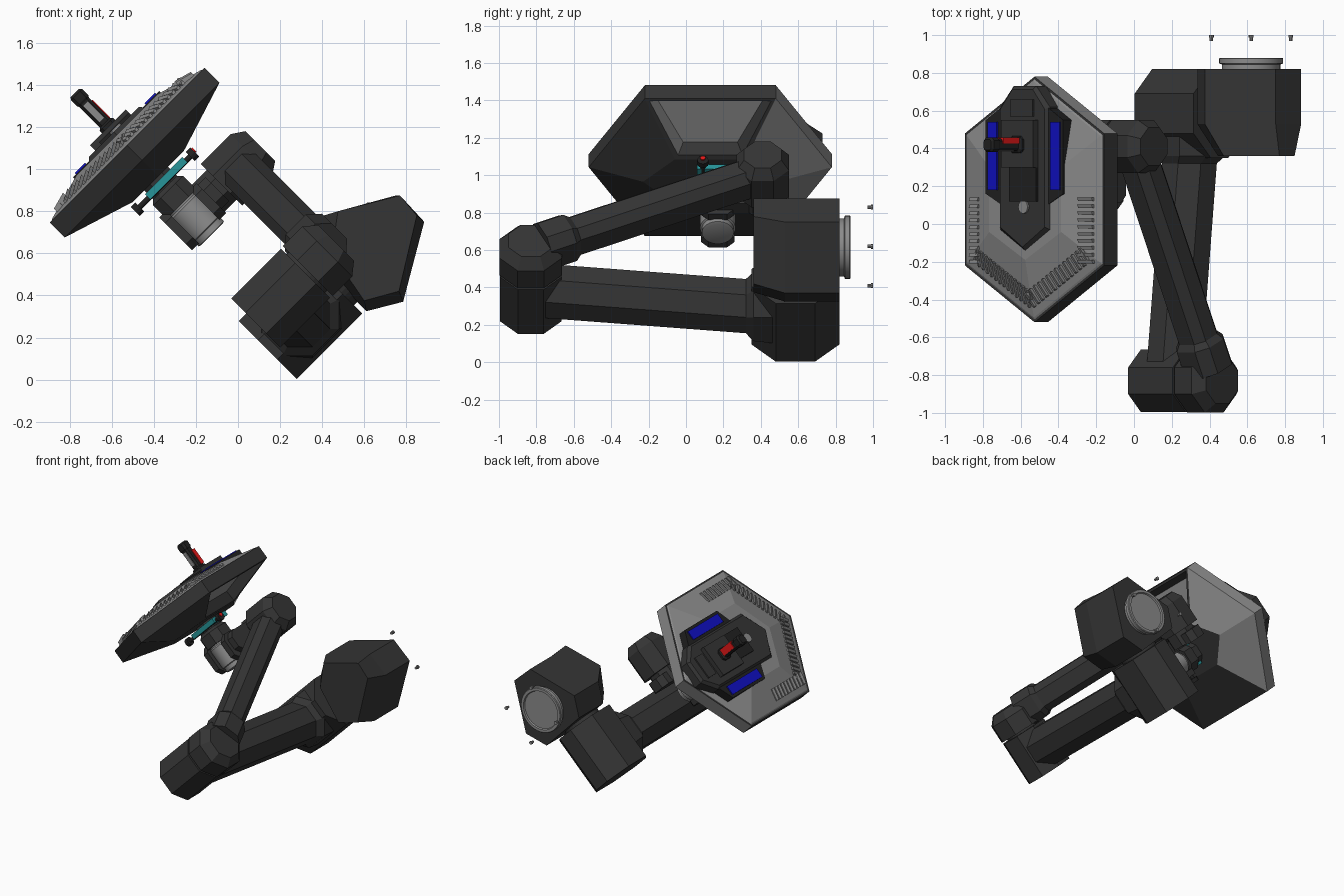
import bpy, bmesh
from math import pi, cos, sin, sqrt
from mathutils import Matrix, Vector

if "Cube" in bpy.data.objects:
    bpy.data.objects.remove(bpy.data.objects["Cube"])

# Tilted frame: local (u, y, v), u = right and up, v = left and up
TILT = Matrix.Rotation(-pi / 4, 4, 'Y')


def material(name, *rgb):
    m = bpy.data.materials.new(name)
    m.diffuse_color = (*rgb, 1)
    m.use_nodes = True
    m.node_tree.nodes["Principled BSDF"].inputs["Base Color"].default_value = m.diffuse_color
    return m


DARK = material("dark_paint", .035, .035, .035)
BLACK = material("black_paint", .015, .015, .015)
GREY = material("grey_paint", .26, .26, .26)
BLUE = material("blue", .005, .005, .55)
RED = material("red", .8, .01, .01)
TEAL = material("teal", .02, .3, .32)


def finish(name, bm, mat, frame):
    bmesh.ops.recalc_face_normals(bm, faces=bm.faces)
    me = bpy.data.meshes.new(name)
    bm.to_mesh(me)
    bm.free()
    me.materials.append(mat)
    ob = bpy.data.objects.new(name, me)
    bpy.context.collection.objects.link(ob)
    ob.matrix_world = frame
    return ob


def loft_bm(rings):
    bm = bmesh.new()
    vs = [[bm.verts.new(p) for p in r] for r in rings]
    n = len(rings[0])
    for a, b in zip(vs, vs[1:]):
        for i in range(n):
            bm.faces.new((a[i], a[(i + 1) % n], b[(i + 1) % n], b[i]))
    bm.faces.new(vs[0])
    bm.faces.new(vs[-1])
    return bm


def loft(name, rings, mat=DARK, frame=TILT):
    return finish(name, loft_bm(rings), mat, frame)


def place(axis, pos, pts):
    if axis == 'u':
        return [(pos, a, b) for a, b in pts]
    if axis == 'y':
        return [(a, pos, b) for a, b in pts]
    return [(a, b, pos) for a, b in pts]


def octo(axis, pos, a, b, ha, hb, c):
    """Rectangle with cut corners, across the given axis."""
    q = [(ha, hb - c), (ha - c, hb), (c - ha, hb), (-ha, hb - c),
         (-ha, c - hb), (c - ha, -hb), (ha - c, -hb), (ha, c - hb)]
    return place(axis, pos, [(a + i, b + j) for i, j in q])


def disc(axis, pos, a, b, r, n=32):
    return place(axis, pos, [(a + r * cos(2 * pi * i / n), b + r * sin(2 * pi * i / n)) for i in range(n)])


def box(name, u, y, v, mat=DARK):
    q = [(u[0], y[0]), (u[1], y[0]), (u[1], y[1]), (u[0], y[1])]
    return loft(name, [place('v', v[0], q), place('v', v[1], q)], mat)


def smooth(ob):
    bpy.ops.object.select_all(action='DESELECT')
    ob.select_set(True)
    bpy.context.view_layer.objects.active = ob
    bpy.ops.object.shade_smooth_by_angle(angle=.6)


WORLD = Matrix()

# Base block, its round mount and four bolts
full = [(.375, .77), (.75, .875), (.885, .75), (.785, .37), (.61, .325), (.335, .61)]
nose = [(.475, .8), (.77, .875), (.85, .78), (.765, .42), (.6, .375), (.445, .6)]
loft("base_block", [place('y', .36, nose), place('y', .53, full), place('y', .82, full)], DARK, WORLD)
smooth(loft("mount_disc", [disc('y', p, .62, .615, r) for p, r in
       ((.81, .155), (.845, .155), (.85, .17), (.875, .17), (.88, .165), (.88, .145), (.87, .14))], GREY, WORLD))
for i in range(4):
    x, z = .62 + .21 * cos(i * pi / 2), .62 + .21 * sin(i * pi / 2)
    loft(f"mount_bolt_{i}", [disc('y', .97, x, z, .009, 8), disc('y', .988, x, z, .009, 8),
                             disc('y', .988, x, z, .013, 8), disc('y', 1.0, x, z, .013, 8)], GREY, WORLD)

# Shoulder joint and its pivot into the base
loft("shoulder", [octo('u', p, .585, 0, .235, .195, .13) for p in (.2, .64)])
loft("shoulder_pivot", [disc('u', p, .6, 0, .14) for p in (.6, .7)])

# Lower arm
loft("lower_arm", [octo('y', -.85, .42, .13, .145, .145, .085), octo('y', .32, .42, .005, .145, .145, .085),
                   octo('y', .36, .42, 0, .19, .17, .1), octo('y', .5, .42, 0, .2, .18, .1)])

# Elbow: two stacked joints
loft("elbow_lower", [octo('u', p, -.83, .13, h, h, .4 * h * 1.45) for p, h in ((.25, .165), (.585, .165))])
loft("elbow_pivot", [disc('u', p, -.83, .13, .13) for p in (.57, .62)])
loft("elbow_upper", [octo('u', p, -.83, .13, h, h, .58 * h) for p, h in ((.6, .168), (.73, .168), (.79, .12))])

# Upper arm with a sleeve at the elbow end
start, end = Vector((.715, -.83, .13)), Vector((.715, .41, .71))
along = (end - start).normalized()
side = Vector((0, -along.z, along.y))
rings = []
for t, h in ((.05, .115), (.16, .115), (.185, .092), (.95, .092)):
    c = start.lerp(end, t)
    rings.append([c + Vector((p[0], 0, 0)) + side * p[1]
                  for p in octo('v', 0, 0, 0, h + .01, h, .5 * h)])
    rings[-1] = [tuple(p) for p in rings[-1]]
loft("upper_arm", rings)

# Wrist joint, bracket and neck
loft("wrist_joint", [octo('u', p, .41, .71, h, h, .58 * h) for p, h in ((.6, .14), (.8, .14), (.86, .1))])
loft("wrist_shaft", [octo('u', p, .4, .71, .1, .1, .058) for p in (.5, .62)])
loft("wrist_link", [octo('u', p, .33, .71, .22, .08, .04) for p in (.49, .57)])
loft("neck_bracket_outer", [octo('u', p, .17, .7, .09, .11, .04) for p in (.28, .325)])
loft("neck_bracket_inner", [octo('u', p, .17, .7, .09, .1, .04) for p in (.475, .52)])
smooth(loft("neck_cylinder", [disc('v', p, .4, .17, r) for p, r in
       ((.575, .07), (.58, .085), (.61, .085), (.615, .095), (.76, .095), (.77, .085), (.85, .085))], GREY))
loft("neck_collar", [octo('v', p, .4, .17, h, h, .5 * h) for p, h in ((.78, .1), (.87, .1), (.89, .08), (1.0, .08))])

# Adjusting rod under the plate
loft("adjust_rod", [disc('u', p, .09, .91, r, 12) for p, r in
     ((.22, .03), (.25, .03), (.25, .013), (.59, .013), (.59, .03), (.62, .03))], BLACK)
box("teal_clamp", (.31, .56), (.06, .22), (.9, .935), TEAL)
smooth(loft("clamp_button", [disc('u', p, .09, .92, .014, 12) for p in (.6, .627)], RED))

# Tool plate: hexagonal shell, tapering underneath
CU, CY = .415, .13


def hexa(v, su, sy, flat=.35):
    return [(CU + su * a, CY + sy * b, v) for a, b in
            ((0, 1), (1, flat / .65), (1, -flat / .65), (0, -1), (-1, -flat / .65), (-1, flat / .65))]


bm = loft_bm([hexa(1.16, .52, .65), hexa(1.06, .52, .65), hexa(.95, .17, .36, .34)])
bmesh.ops.recalc_face_normals(bm, faces=bm.faces)
bm.normal_update()
pocket = [f for f in bm.faces if f.normal.x > .1 and f.normal.z < -.1 and abs(f.normal.y) < .1]
bmesh.ops.inset_region(bm, faces=pocket, thickness=.03)
bmesh.ops.inset_region(bm, faces=pocket, thickness=.05, depth=-.07)
bm.normal_update()
for f in bm.faces:
    f.material_index = 1 if f.normal.y > .2 or (f in pocket) else 0
plate = finish("plate_shell", bm, DARK, TILT)
plate.data.materials.append(GREY)
loft("plate_top", [hexa(1.155, .515, .645), hexa(1.165, .5, .625), hexa(1.23, .27, .32)], GREY)

# Vent slats round the lower half of the plate
corners = [Vector(p) for p in hexa(0, .52, .65)]
count = 0
for k, (lo, hi) in ((1, (.5, .97)), (2, (.12, .9)), (3, (.1, .88)), (4, (.03, .5))):
    a, b = corners[k], corners[k + 1]
    e = (b - a).normalized()
    n = Vector((-e.y, e.x, 0))
    if n.dot(Vector((CU, CY, 0)) - a) < 0:
        n = -n
    m = max(4, round((hi - lo) * (b - a).length / .034))
    for i in range(m):
        p = a.lerp(b, lo + (hi - lo) * i / (m - 1))
        ring = []
        for d, z in ((.06, 1.185), (.145, 1.208)):
            c = p + n * d
            ring.append([tuple(c + e * s * .009 + Vector((0, 0, z + h)))
                         for s, h in ((-1, -.03), (1, -.03), (1, 0), (-1, .008))])
        count += 1
        loft(f"vent_slat_{count}", ring, GREY)

# Control panel: long dark strip with side wings and blue screens
strip = [(.33, .73), (.5, .73), (.6, .62), (.6, -.03), (.415, -.14), (.23, -.03), (.23, .62)]
top = [(.415 + (a - .415) * .9, .3 + (b - .3) * .96) for a, b in strip]
loft("panel_strip", [place('v', 1.14, strip), place('v', 1.23, strip), place('v', 1.25, top)])
for s, tag in ((-1, "left"), (1, "right")):
    wing = [(CU + s * a, b) for a, b in ((.17, .1), (.29, .16), (.29, .55), (.17, .62))]
    loft(f"panel_wing_{tag}", [place('v', 1.16, wing), place('v', 1.235, wing)], BLACK)
    lo, hi = sorted((CU + s * .2, CU + s * .27))
    box(f"screen_{tag}", (lo, hi), (.18, .54), (1.23, 1.243), BLUE)
box("handle_base", (.29, .53), (.3, .55), (1.24, 1.285))
box("front_housing", (.33, .53), (.12, .3), (1.24, 1.265), BLACK)
box("rear_housing", (.33, .5), (.57, .66), (1.24, 1.26))
loft("front_slot", [disc('v', p, .43, .09, .035, 12) for p in (1.24, 1.262)], GREY)

# Handle with a red trigger and a pale grip strip
loft("handle", [octo('v', p, .415, .42, h, h, .4 * h) for p, h in
     ((1.27, .045), (1.3, .045), (1.31, .032), (1.45, .032), (1.46, .038), (1.5, .038), (1.512, .028))], BLACK)
box("trigger", (.4, .452), (.425, .458), (1.31, 1.43), RED)
box("grip_strip", (.4, .43), (.383, .4), (1.33, 1.44), GREY)
